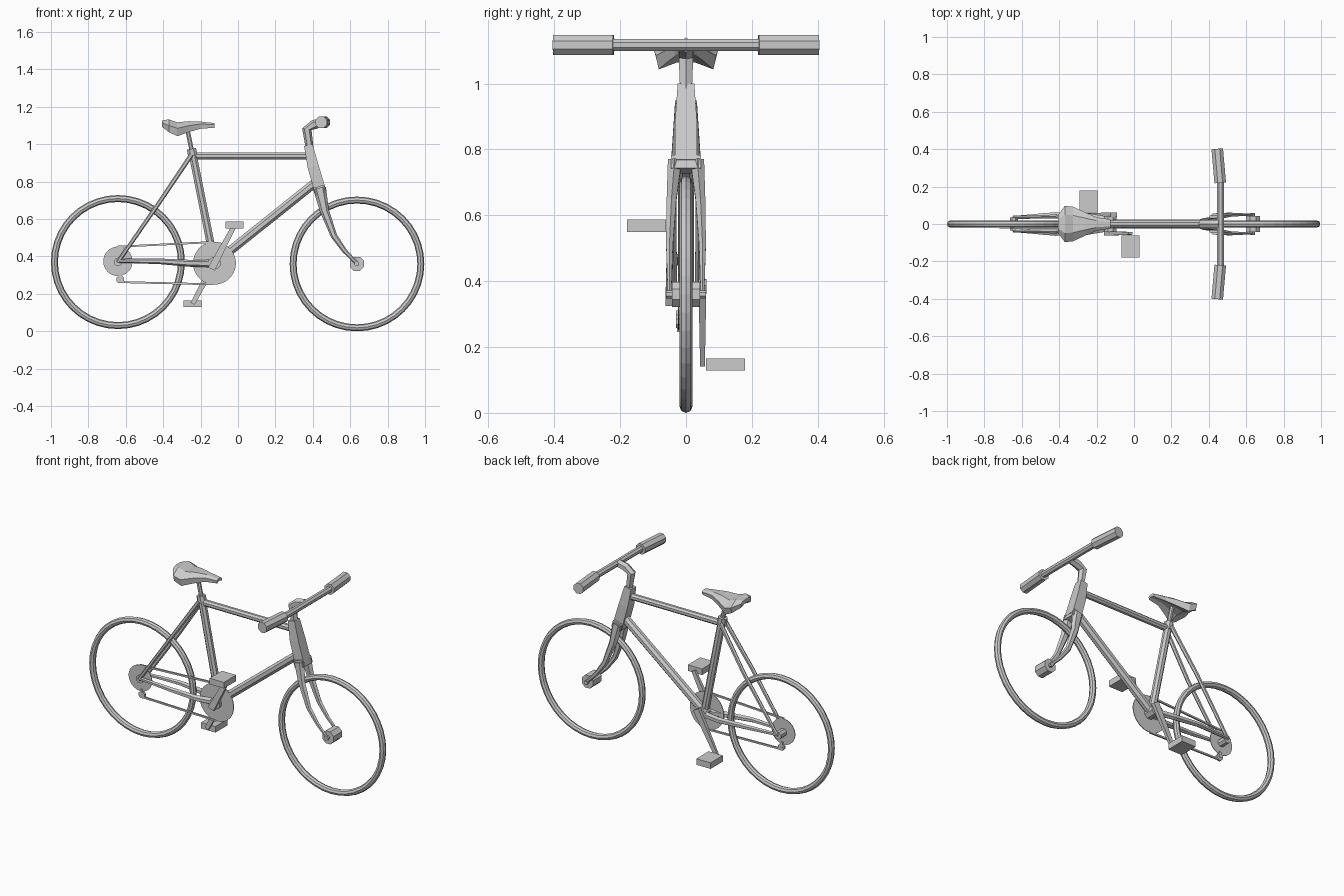
import bpy, bmesh, math
from mathutils import Vector, Matrix

if "Cube" in bpy.data.objects:
    bpy.data.objects.remove(bpy.data.objects["Cube"])

REAR = Vector((-0.642, 0, 0.37))
FRONT = Vector((0.636, 0, 0.36))
CRANK = Vector((-0.126, 0, 0.364))


def make(name, bm):
    bmesh.ops.recalc_face_normals(bm, faces=bm.faces)
    me = bpy.data.meshes.new(name)
    bm.to_mesh(me)
    bm.free()
    ob = bpy.data.objects.new(name, me)
    bpy.context.collection.objects.link(ob)
    return ob


def loft(name, rings, closed=False):
    """Skin a list of equal-length rings, capped unless closed."""
    bm = bmesh.new()
    vs = [[bm.verts.new(p) for p in r] for r in rings]
    n = len(vs[0])
    for i in range(len(vs) if closed else len(vs) - 1):
        a, b = vs[i], vs[(i + 1) % len(vs)]
        for j in range(n):
            bm.faces.new((a[j], a[(j + 1) % n], b[(j + 1) % n], b[j]))
    if not closed:
        bm.faces.new(vs[0])
        bm.faces.new(vs[-1])
    return make(name, bm)


def tube(name, pts, radii, sides=8, squash=1.0):
    """Tapered tube along a path; squash scales the sideways (y) width."""
    pts = [Vector(p) for p in pts]
    if not isinstance(radii, (list, tuple)):
        radii = [radii] * len(pts)
    rings = []
    for i, p in enumerate(pts):
        t = (pts[min(i + 1, len(pts) - 1)] - pts[max(i - 1, 0)]).normalized()
        ref = Vector((0, 1, 0)) if abs(t.y) < 0.8 else Vector((0, 0, 1))
        u = (ref - t * ref.dot(t)).normalized()
        v = t.cross(u)
        k = radii[i] / math.cos(math.pi / sides)
        angs = [2 * math.pi * (j + 0.5) / sides for j in range(sides)]
        rings.append([p + u * k * squash * math.cos(a) + v * k * math.sin(a) for a in angs])
    return loft(name, rings)


def box(name, c, size):
    bm = bmesh.new()
    bmesh.ops.create_cube(bm, size=1, matrix=Matrix.Translation(c) @ Matrix.Diagonal((*size, 1)))
    return make(name, bm)


def disc(name, c, r, y0, y1, sides):
    return tube(name, [(c.x, y0, c.z), (c.x, y1, c.z)], r, sides)


def wheel(name, c, r):
    # tyre and rim ring
    rings = []
    for i in range(40):
        a = 2 * math.pi * i / 40
        ring = []
        for j in range(8):
            b = 2 * math.pi * j / 8
            d = r - 0.0185 + 0.0185 * math.cos(b)
            ring.append((c.x + d * math.cos(a), 0.0195 * math.sin(b), c.z + d * math.sin(a)))
        rings.append(ring)
    loft(name, rings, closed=True)


# wheels and hubs
wheel("rear_wheel", REAR, 0.358)
wheel("front_wheel", FRONT, 0.36)
disc("front_hub", FRONT, 0.038, -0.042, 0.042, 8)
disc("front_axle", FRONT, 0.012, -0.06, 0.06, 8)
disc("rear_hub", REAR, 0.022, -0.035, 0.035, 8)

# frame tubes
tube("seat_tube", [(-0.245, 0, 0.96), CRANK], 0.021)
tube("seat_collar", [(-0.249, 0, 0.975), (-0.239, 0, 0.925)], 0.025)
tube("seat_post", [(-0.272, 0, 1.085), (-0.246, 0, 0.96)], 0.012)
tube("top_tube", [(-0.24, 0, 0.937), (0.385, 0, 0.937)], 0.018)
tube("down_tube", [(0.42, 0, 0.80), CRANK], 0.024)
tube("head_tube", [(0.376, 0, 0.995), (0.402, 0, 0.88), (0.437, 0, 0.76)], [0.023, 0.03, 0.031], 4, 1.1)
disc("bottom_bracket", CRANK, 0.032, -0.042, 0.042, 8)

# stem
tube("stem", [(0.383, 0, 0.98), (0.368, 0, 1.08), (0.405, 0, 1.105), (0.455, 0, 1.117)],
     [0.018, 0.022, 0.022, 0.02], 6)

# fork crown
tube("fork_crown", [(0.432, 0, 0.775), (0.444, 0, 0.735)], 0.03, 4, 1.5)

for s, side in ((-1, "right"), (1, "left")):
    # fork leg
    tube(f"fork_leg_{side}",
         [(0.436, s * 0.034, 0.765), (0.462, s * 0.044, 0.645), (0.513, s * 0.05, 0.51),
          (0.57, s * 0.05, 0.43), (0.636, s * 0.05, 0.362)],
         [0.03, 0.021, 0.015, 0.011, 0.008], 6, 0.7)
    # rear stays
    tube(f"seat_stay_{side}", [(-0.248, s * 0.022, 0.945), (-0.42, s * 0.04, 0.69), (REAR.x, s * 0.036, 0.37)],
         [0.011, 0.01, 0.009], 6)
    tube(f"chain_stay_{side}",
         [(-0.645, s * 0.034, 0.377), (-0.42, s * 0.05, 0.374), (-0.25, s * 0.042, 0.363), (-0.13, s * 0.02, 0.362)],
         [0.009, 0.013, 0.016, 0.018], 6)
    # handlebar grip
    tube(f"grip_{side}", [(0.461, s * 0.22, 1.117), (0.445, s * 0.402, 1.117)], 0.031, 8)
    # crank arm and pedal
    px, pz = (-0.018, 0.568) if s < 0 else (-0.243, 0.147)
    y = s * 0.05
    tube(f"crank_arm_{side}", [(CRANK.x - (px - CRANK.x) * 0.15, y, CRANK.z - (pz - CRANK.z) * 0.15), (px, y, pz)],
         [0.02, 0.012], 4, 0.6)
    box(f"pedal_{side}", (px, s * 0.12, pz), (0.096, 0.118, 0.037))

# handlebar
tube("handlebar", [(0.445, -0.39, 1.117), (0.462, -0.22, 1.117), (0.462, 0.22, 1.117), (0.445, 0.39, 1.117)], 0.018)

# drivetrain
disc("chainring", CRANK, 0.114, -0.025, -0.021, 32)
disc("cassette", Vector((-0.642, 0, 0.374)), 0.078, -0.025, -0.021, 28)
tube("upper_chain", [(-0.645, -0.023, 0.452), (-0.13, -0.023, 0.477)], 0.005, 4)
tube("lower_chain", [(-0.63, -0.023, 0.263), (-0.13, -0.023, 0.251)], 0.005, 4)
tube("derailleur_arm", [(-0.635, -0.023, 0.31), (-0.63, -0.023, 0.275)], 0.008, 4)
disc("derailleur_wheel", Vector((-0.63, 0, 0.277)), 0.02, -0.03, -0.017, 8)

# saddle: x, half width, top, edge and bottom heights
sections = [(-0.405, 0.05, 1.127, 1.115, 1.092), (-0.37, 0.097, 1.133, 1.10, 1.065),
            (-0.325, 0.092, 1.117, 1.085, 1.043), (-0.26, 0.062, 1.123, 1.10, 1.066),
            (-0.20, 0.036, 1.121, 1.108, 1.083), (-0.125, 0.024, 1.113, 1.105, 1.088)]
rings = []
for x, w, zt, ze, zb in sections:
    mid = zb + 0.5 * (ze - zb)
    rings.append([(x, -w, ze), (x, -w * 0.5, zt), (x, w * 0.5, zt), (x, w, ze),
                  (x, w * 0.9, zb), (x, w * 0.3, mid), (x, -w * 0.3, mid), (x, -w * 0.9, zb)])
loft("saddle", rings)
